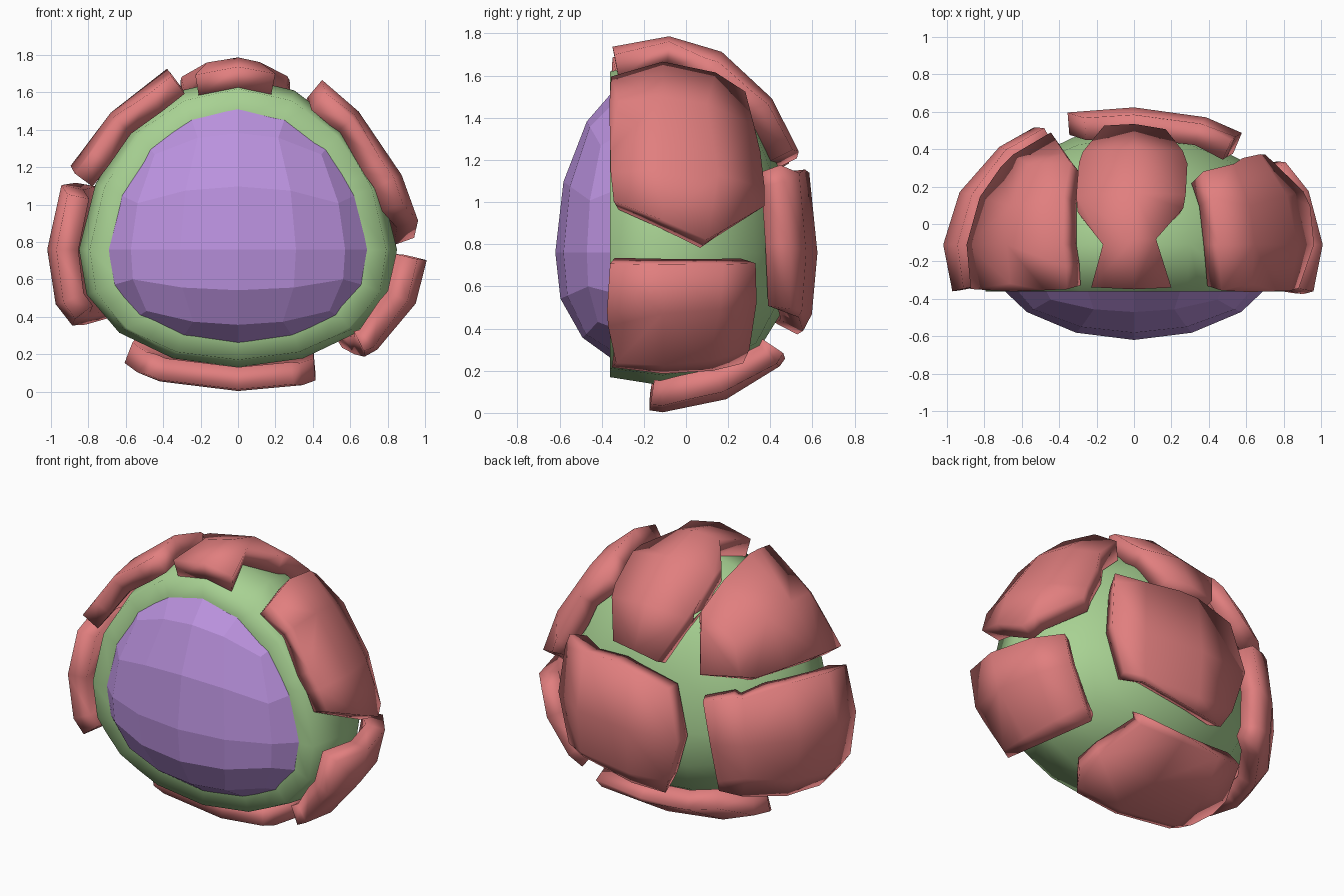
import bpy, bmesh, math
from mathutils import Vector

if "Cube" in bpy.data.objects:
    bpy.data.objects.remove(bpy.data.objects["Cube"])

CENTRE = Vector((0, -0.11, 0.76))
RIM_Y = -0.36


def material(name, rgb):
    m = bpy.data.materials.new(name)
    m.use_nodes = True
    m.diffuse_color = (*rgb, 1)
    m.node_tree.nodes["Principled BSDF"].inputs["Base Color"].default_value = (*rgb, 1)
    return m


RED = material("coral red", (0.75, 0.21, 0.21))
GREEN = material("leaf green", (0.39, 0.64, 0.29))
PURPLE = material("soft purple", (0.50, 0.29, 0.74))


def quad_sphere():
    """Unit sphere made from an evenly divided cube."""
    bm = bmesh.new()
    bmesh.ops.create_cube(bm, size=2)
    bmesh.ops.subdivide_edges(bm, edges=bm.edges[:], cuts=3, use_grid_fill=True)
    for v in bm.verts:
        v.co = Vector([math.tan(c * math.pi / 4) for c in v.co]).normalized()
    return bm


def cut(bm, point, normal):
    """Remove everything behind the plane."""
    bmesh.ops.bisect_plane(bm, geom=bm.verts[:] + bm.edges[:] + bm.faces[:],
                           plane_co=point, plane_no=normal, clear_inner=True)


def stretch(bm, rx, front, back, up, down):
    """Turn the unit sphere into an egg, narrow at the top and full at the base."""
    for v in bm.verts:
        x, y, z = v.co
        x *= 1 - 0.08 * z
        y *= 1 - 0.08 * min(z, 0)
        v.co = CENTRE + Vector((x * rx, y * (back if y > 0 else front),
                                z * (up if z > 0 else down)))


def finish(bm, name, mat, smooth):
    mesh = bpy.data.meshes.new(name)
    bm.to_mesh(mesh)
    bm.free()
    mesh.materials.append(mat)
    for p in mesh.polygons:
        p.use_smooth = smooth
    ob = bpy.data.objects.new(name, mesh)
    bpy.context.collection.objects.link(ob)
    return ob


# Rounded shell, cut flat at the front with a soft rim
bm = quad_sphere()
stretch(bm, 0.85, 0.74, 0.62, 0.92, 0.63)
cut(bm, (0, RIM_Y, 0), (0, 1, 0))
rim = [e for e in bm.edges if e.is_boundary]
cap = bmesh.ops.contextual_create(bm, geom=rim)["faces"]
bmesh.ops.inset_region(bm, faces=cap, thickness=0.14)
bmesh.ops.recalc_face_normals(bm, faces=bm.faces[:])
finish(bm, "shell", GREEN, True)

# Faceted dome bulging out of the opening
bm = quad_sphere()
stretch(bm, 0.81, 0.51, 0.51, 0.88, 0.57)
cut(bm, (0, RIM_Y + 0.04, 0), (0, -1, 0))
finish(bm, "front_dome", PURPLE, False)


# Armour plates: patches of a larger egg bounded by convex corner loops
OUTER = dict(rx=1.0, front=0.73, back=0.73, up=1.03, down=0.75)


def direction(p):
    x, y, z = Vector(p) - CENTRE
    z /= OUTER["up"] if z > 0 else OUTER["down"]
    return Vector((x / OUTER["rx"] / (1 - 0.08 * z),
                   y / OUTER["back"] / (1 - 0.08 * min(z, 0)), z)).normalized()


def plate(name, *loops, lift=0.045, shift=(0, 0, 0)):
    whole = bmesh.new()
    for loop in loops:
        dirs = [direction(p) for p in loop]
        middle = sum(dirs, Vector())
        bm = quad_sphere()
        for a, b in zip(dirs, dirs[1:] + dirs[:1]):
            n = a.cross(b).normalized()
            cut(bm, (0, 0, 0), n if n.dot(middle) > 0 else -n)
        piece = bpy.data.meshes.new("piece")
        bm.to_mesh(piece)
        bm.free()
        whole.from_mesh(piece)
        bpy.data.meshes.remove(piece)
    bmesh.ops.remove_doubles(whole, verts=whole.verts[:], dist=0.045)
    stretch(whole, **OUTER)
    # Flatten the plate a little by lifting its outskirts
    middle = sum((v.co for v in whole.verts), Vector()) / len(whole.verts)
    reach = max((v.co - middle).length for v in whole.verts)
    for v in whole.verts:
        t = (v.co - middle).length / reach
        v.co += (v.co - CENTRE) * lift * t * t + Vector(shift)
    ob = finish(whole, name, RED, True)
    mod = ob.modifiers.new("thickness", "SOLIDIFY")
    mod.thickness = 0.12
    mod.offset = -1


# Waisted top plate made of a front tab and a rear shield
plate("top_plate",
      [(-0.23, -0.34, 1.7), (0.2, -0.34, 1.7), (0.12, -0.08, 1.78), (-0.16, -0.08, 1.78)],
      [(-0.16, -0.08, 1.78), (0.12, -0.08, 1.78), (0.27, 0.09, 1.71), (0.29, 0.33, 1.53),
       (0.17, 0.51, 1.25), (-0.16, 0.53, 1.21), (-0.3, 0.34, 1.52), (-0.31, 0.07, 1.71)],
      lift=0.015)
plate("upper_left_plate",
      [(0.44, -0.34, 1.58), (0.4, 0.28, 1.52), (0.73, 0.37, 0.98),
       (0.94, 0.09, 0.82), (0.9, -0.34, 1.0)], shift=(-0.03, 0, 0))
plate("lower_left_plate",
      [(0.93, -0.35, 0.71), (0.82, 0.33, 0.71), (0.55, 0.26, 0.25), (0.68, -0.35, 0.22)],
      shift=(-0.01, 0, 0))
plate("upper_right_plate",
      [(-0.34, -0.35, 1.7), (-0.87, -0.35, 1.17), (-0.7, 0.3, 1.16),
       (-0.42, 0.47, 1.17), (-0.33, 0.33, 1.51)], shift=(-0.01, 0, 0))
plate("lower_right_plate",
      [(-0.48, 0.52, 1.03), (-0.92, -0.35, 1.06), (-0.9, -0.35, 0.37),
       (-0.86, 0, 0.35), (-0.52, 0.42, 0.45)], shift=(-0.005, 0, 0))
plate("back_plate",
      [(0.55, 0.48, 1.2), (-0.27, 0.58, 1.08), (-0.34, 0.56, 0.78),
       (-0.23, 0.55, 0.36), (0.48, 0.48, 0.5), (0.57, 0.48, 0.8)])
plate("bottom_plate",
      [(0.41, 0, 0.08), (0.3, -0.17, 0.03), (-0.48, -0.17, 0.1),
       (-0.59, 0, 0.17), (-0.51, 0.42, 0.27), (0.34, 0.48, 0.27)], lift=0.04)
